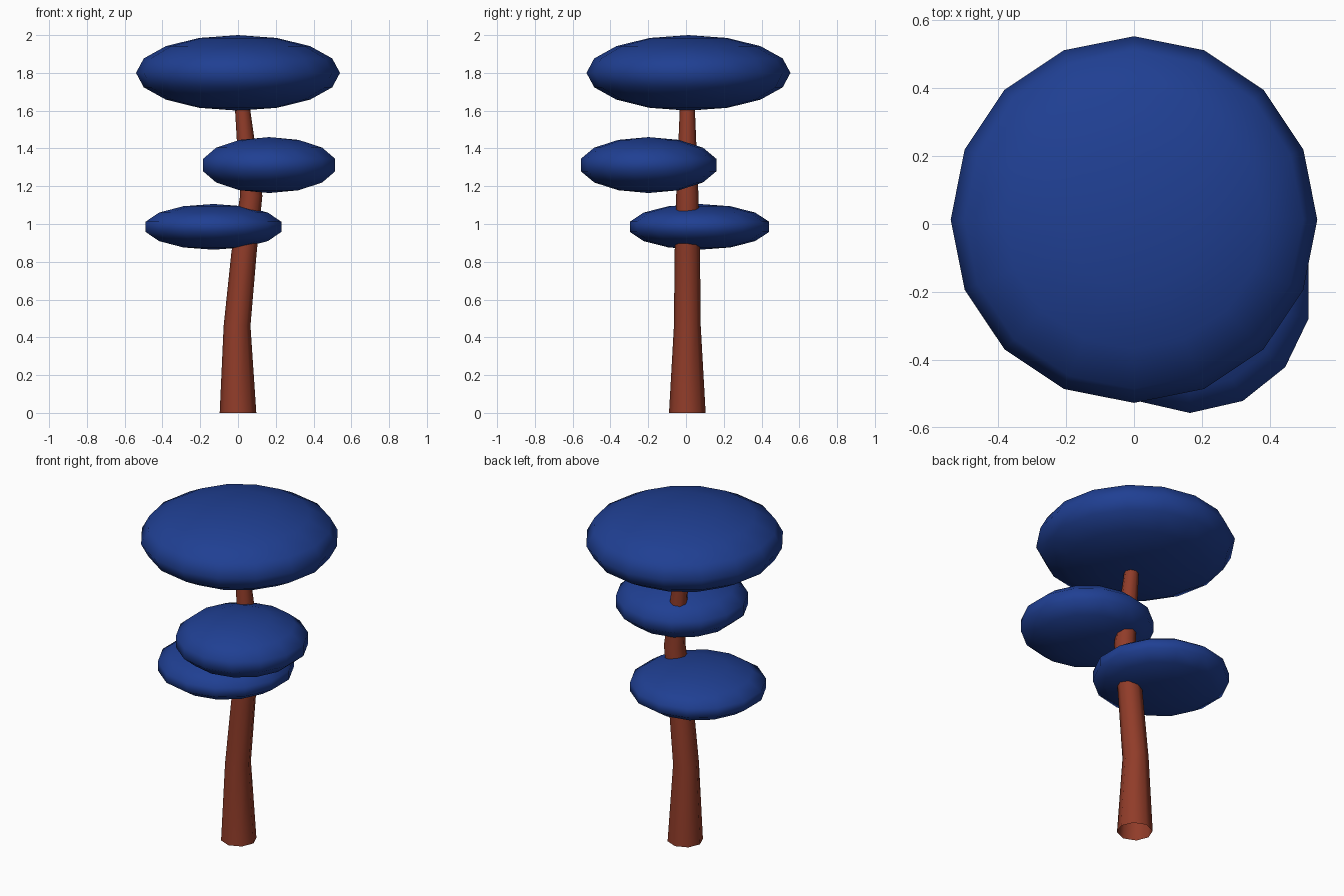
import bpy, bmesh, math
from mathutils import Matrix

if "Cube" in bpy.data.objects:
    bpy.data.objects.remove(bpy.data.objects["Cube"])


def material(name, rgb):
    m = bpy.data.materials.new(name)
    m.diffuse_color = (*rgb, 1)
    m.use_nodes = True
    m.node_tree.nodes["Principled BSDF"].inputs["Base Color"].default_value = m.diffuse_color
    return m


def finish(bm, name, mat):
    bmesh.ops.recalc_face_normals(bm, faces=bm.faces)
    for f in bm.faces:
        f.smooth = True
    me = bpy.data.meshes.new(name)
    bm.to_mesh(me)
    bm.free()
    me.materials.append(mat)
    ob = bpy.data.objects.new(name, me)
    bpy.context.collection.objects.link(ob)
    return ob


bark = material("bark", (0.28, 0.045, 0.022))
leaf = material("leaf", (0.014, 0.05, 0.29))

# Bent, tapering trunk, open at the ends: (x centre, z, radius)
rings = [(0.0, 0.0, 0.097), (-0.005, 0.46, 0.071), (0.032, 0.85, 0.067),
         (0.07, 1.15, 0.059), (0.024, 1.61, 0.04), (0.016, 1.69, 0.037)]
SIDES = 8
bm = bmesh.new()
loops = []
for cx, z, r in rings:
    loops.append([bm.verts.new((cx + r * math.cos(math.tau * i / SIDES),
                                0.007 + r * math.sin(math.tau * i / SIDES), z))
                  for i in range(SIDES)])
for a, b in zip(loops, loops[1:]):
    for i in range(SIDES):
        j = (i + 1) % SIDES
        bm.faces.new((a[i], a[j], b[j], b[i]))
finish(bm, "trunk", bark)

# Flattened sphere foliage: name, segments, rings, centre, radius, half height
for name, seg, rng, centre, r, h in [
        ("top_foliage", 16, 8, (0.0, 0.013, 1.8), 0.54, 0.2),
        ("middle_foliage", 14, 7, (0.165, -0.198, 1.312), 0.368, 0.148),
        ("lower_foliage", 14, 7, (-0.13, 0.071, 0.985), 0.378, 0.121)]:
    bm = bmesh.new()
    bmesh.ops.create_uvsphere(bm, u_segments=seg, v_segments=rng, radius=1,
                              matrix=Matrix.Diagonal((r, r, h, 1)))
    finish(bm, name, leaf).location = centre
